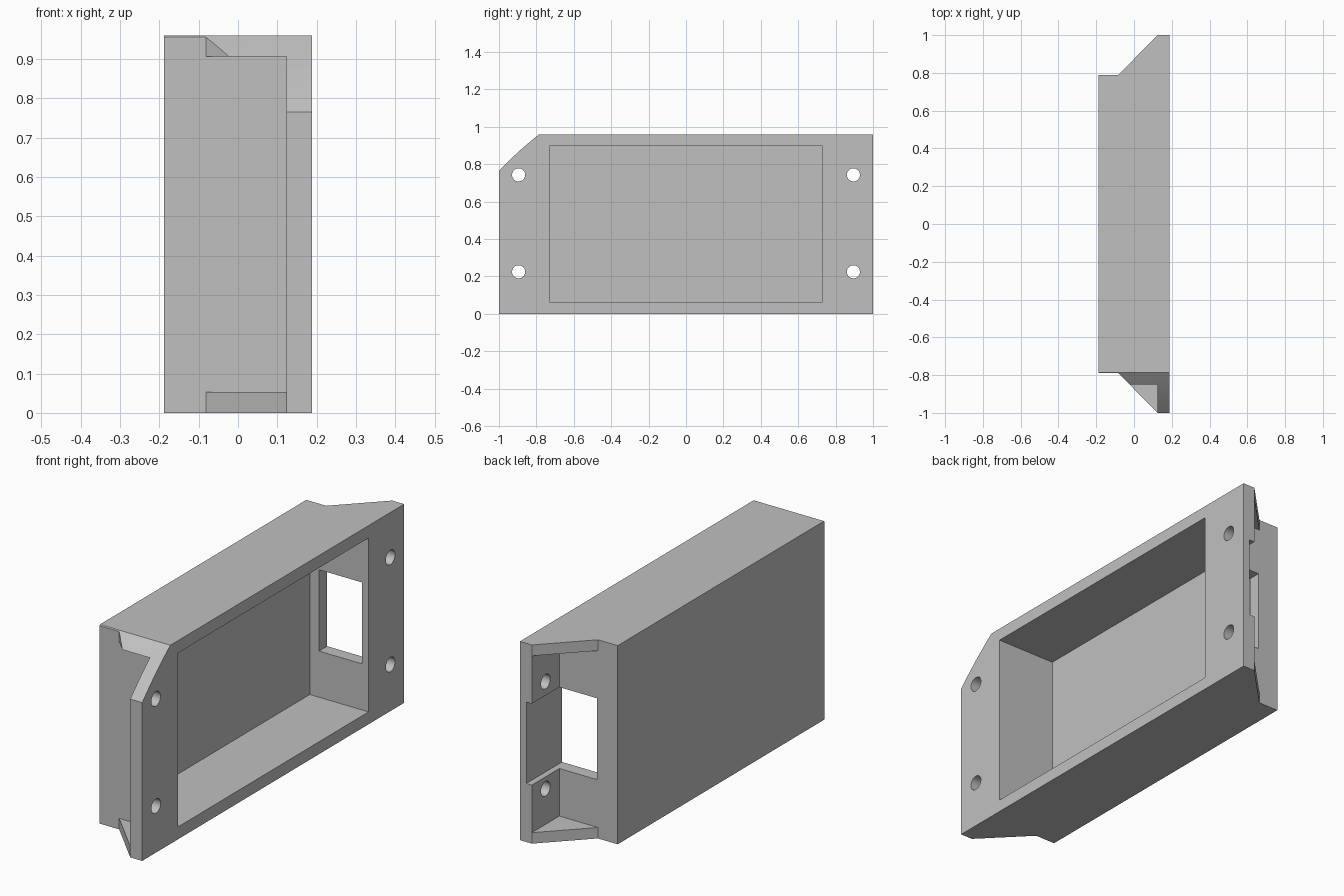
import bpy, bmesh, math
from mathutils import Vector

cube = bpy.data.objects.get("Cube")
if cube:
    bpy.data.objects.remove(cube, do_unlink=True)

HEIGHT, END, BODY_END = 0.96, 1.0, 0.79
BACK, FACE, FLANGE_BACK, GUSSET_X = -0.188, 0.188, 0.124, -0.082
GUSSET = 0.053

grey = bpy.data.materials.new("plain grey")
grey.use_nodes = True
grey.diffuse_color = (0.53, 0.53, 0.53, 1)
grey.node_tree.nodes["Principled BSDF"].inputs["Base Color"].default_value = (0.53, 0.53, 0.53, 1)


def prism(name, points, direction):
    """Extrude a closed 3D outline along a direction."""
    bm = bmesh.new()
    face = bm.faces.new([bm.verts.new(p) for p in points])
    out = bmesh.ops.extrude_face_region(bm, geom=[face])
    moved = [g for g in out["geom"] if isinstance(g, bmesh.types.BMVert)]
    bmesh.ops.translate(bm, verts=moved, vec=Vector(direction))
    bmesh.ops.recalc_face_normals(bm, faces=bm.faces)
    mesh = bpy.data.meshes.new(name)
    bm.to_mesh(mesh)
    bm.free()
    mesh.materials.append(grey)
    obj = bpy.data.objects.new(name, mesh)
    bpy.context.collection.objects.link(obj)
    return obj


def block(name, x, y, z):
    corners = [(x[0], y[0]), (x[1], y[0]), (x[1], y[1]), (x[0], y[1])]
    return prism(name, [(a, b, z[0]) for a, b in corners], (0, 0, z[1] - z[0]))


def cut(target, cutter):
    cutter.hide_render = True
    mod = target.modifiers.new("cut", "BOOLEAN")
    mod.operation, mod.solver, mod.object = "DIFFERENCE", "EXACT", cutter
    bpy.context.view_layer.objects.active = target
    bpy.ops.object.modifier_apply(modifier=mod.name)
    bpy.data.objects.remove(cutter, do_unlink=True)


# Housing with sloping ends and mounting flanges
half = [(BACK, BODY_END), (GUSSET_X, BODY_END), (FLANGE_BACK, END), (FACE, END)]
outline = half + [(x, -y) for x, y in reversed(half)]
housing = prism("housing", [(x, y, 0) for x, y in outline], (0, 0, HEIGHT))

# Open cavity
cut(housing, block("cavity_cutter", (-0.126, 0.3), (-0.728, 0.728), (0.06, 0.9)))

# Pockets between the top and bottom gussets
for side in (-1, 1):
    y = sorted((side * BODY_END, side * 1.2))
    cut(housing, block("pocket_cutter", (GUSSET_X, FLANGE_BACK), y, (GUSSET, HEIGHT - GUSSET)))

# Window through one end wall, with a shallow channel in the flange behind it
cut(housing, block("window_cutter", (-0.077, 0.153), (0.7, 1.2), (0.283, 0.676)))

# Gently curved corner cut
arc = []
for i in range(9):
    t = i / 8
    arc.append((-END + 0.215 * t, 0.765 + 0.195 * t + 0.028 * t * (1 - t)))
corner = [(-1.1, 0.66)] + arc + [(-0.7, 1.03), (-0.7, 1.2), (-1.1, 1.2)]
cut(housing, prism("corner_cutter", [(-0.5, y, z) for y, z in corner], (1, 0, 0)))

# Screw holes
for y in (-0.895, 0.895):
    for z in (0.225, 0.743):
        ring = [(0.06, y + 0.035 * math.cos(a), z + 0.035 * math.sin(a))
                for a in (math.tau * i / 32 for i in range(32))]
        cut(housing, prism("hole_cutter", ring, (0.3, 0, 0)))

bpy.ops.object.select_all(action="DESELECT")
housing.select_set(True)
bpy.context.view_layer.objects.active = housing
bpy.ops.object.shade_smooth_by_angle(angle=math.radians(25))
